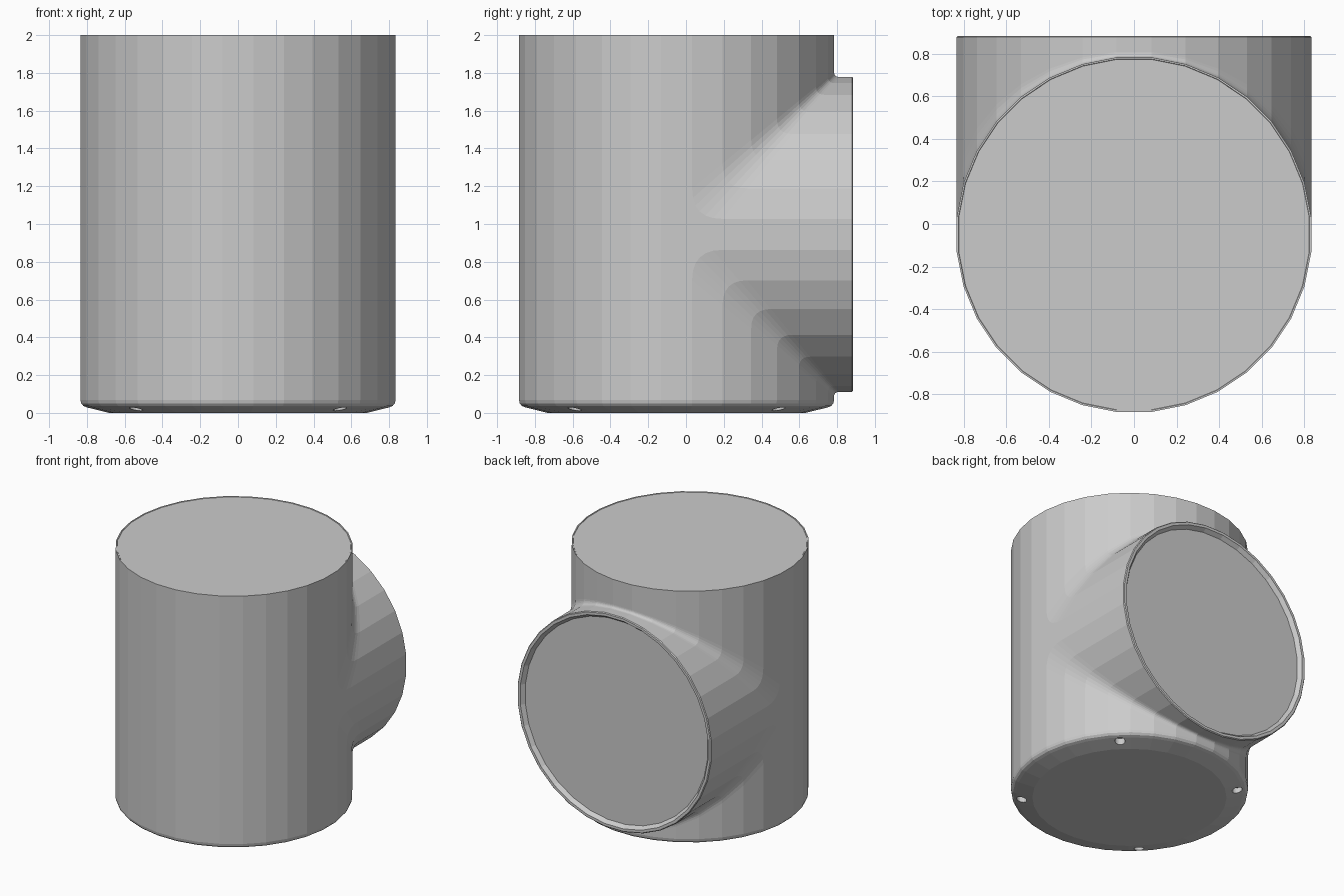
import bpy, bmesh, math

if "Cube" in bpy.data.objects:
    bpy.data.objects.remove(bpy.data.objects["Cube"])

R, YC, ZC, N = 0.838, -0.05, 0.945, 32   # pipe radius, main axis y, branch axis z, sides
Y_END = 0.885

grey = bpy.data.materials.new("light grey")
grey.diffuse_color = (0.6, 0.6, 0.6, 1)
grey.use_nodes = True
grey.node_tree.nodes["Principled BSDF"].inputs["Base Color"].default_value = grey.diffuse_color


def angles():
    return [(i + 0.5) * 2 * math.pi / N for i in range(N)]


def loft(name, rings, smooth=False):
    """Skin a list of closed rings and cap both ends."""
    bm = bmesh.new()
    rows = [[bm.verts.new(p) for p in ring] for ring in rings]
    for a, b in zip(rows, rows[1:]):
        for i in range(N):
            j = (i + 1) % N
            bm.faces.new((a[i], a[j], b[j], b[i]))
    bm.faces.new(rows[0])
    bm.faces.new(rows[-1])
    bmesh.ops.recalc_face_normals(bm, faces=bm.faces)
    me = bpy.data.meshes.new(name)
    bm.to_mesh(me)
    bm.free()
    me.materials.append(grey)
    ob = bpy.data.objects.new(name, me)
    bpy.context.collection.objects.link(ob)
    return ob


# main upright pipe: chamfered base, rounded foot, thin rim at the top
profile = [(0.686, 0), (0.80, 0.028), (0.822, 0.036), (0.834, 0.05), (R, 0.068),
           (R, 2.0), (R - 0.008, 2.0), (R - 0.010, 1.997)]
body = loft("main_pipe", [[(r * math.cos(t), YC + r * math.sin(t), z) for t in angles()]
                          for r, z in profile])

# side branch: recessed end face, rim, barrel, then a fillet blending into the pipe
rings = [[(r * math.cos(t), y, ZC + r * math.sin(t)) for t in angles()]
         for r, y in [(0.79, Y_END - 0.03), (0.812, Y_END), (R - 0.006, Y_END), (R, Y_END - 0.006)]]
STEPS = 6
for k in range(STEPS + 1):
    u = k / STEPS
    ring = []
    for t in angles():
        s = abs(math.sin(t))
        side = 1 if math.sin(t) > 0 else -1
        a = 0.025 + 0.15 * (1 - s)       # fillet grows away from the crotch
        ring.append((R * math.cos(t), YC + R * s + a * (1 - u) ** 2,
                     ZC + side * (R * s + a * u ** 2)))
    rings.append(ring)
# tuck the inner end inside the main pipe
rings.append([(0.6 * math.cos(t), YC, ZC + 0.6 * math.sin(t)) for t in angles()])
branch = loft("side_branch", rings)

# four small drilled holes in the base chamfer
bm = bmesh.new()
for sx in (-1, 1):
    for sy in (-1, 1):
        res = bmesh.ops.create_cone(bm, cap_ends=True, segments=16, radius1=0.036,
                                    radius2=0.036, depth=0.12)
        bmesh.ops.translate(bm, verts=res["verts"], vec=(0.54 * sx, YC + 0.54 * sy, 0))
me = bpy.data.meshes.new("hole_cutter")
bm.to_mesh(me)
bm.free()
me.materials.append(grey)
cutter = bpy.data.objects.new("hole_cutter", me)
bpy.context.collection.objects.link(cutter)
cutter.hide_render = True
cutter.hide_set(True)
mod = body.modifiers.new("base_holes", 'BOOLEAN')
mod.operation = 'DIFFERENCE'
mod.solver = 'EXACT'
mod.object = cutter
